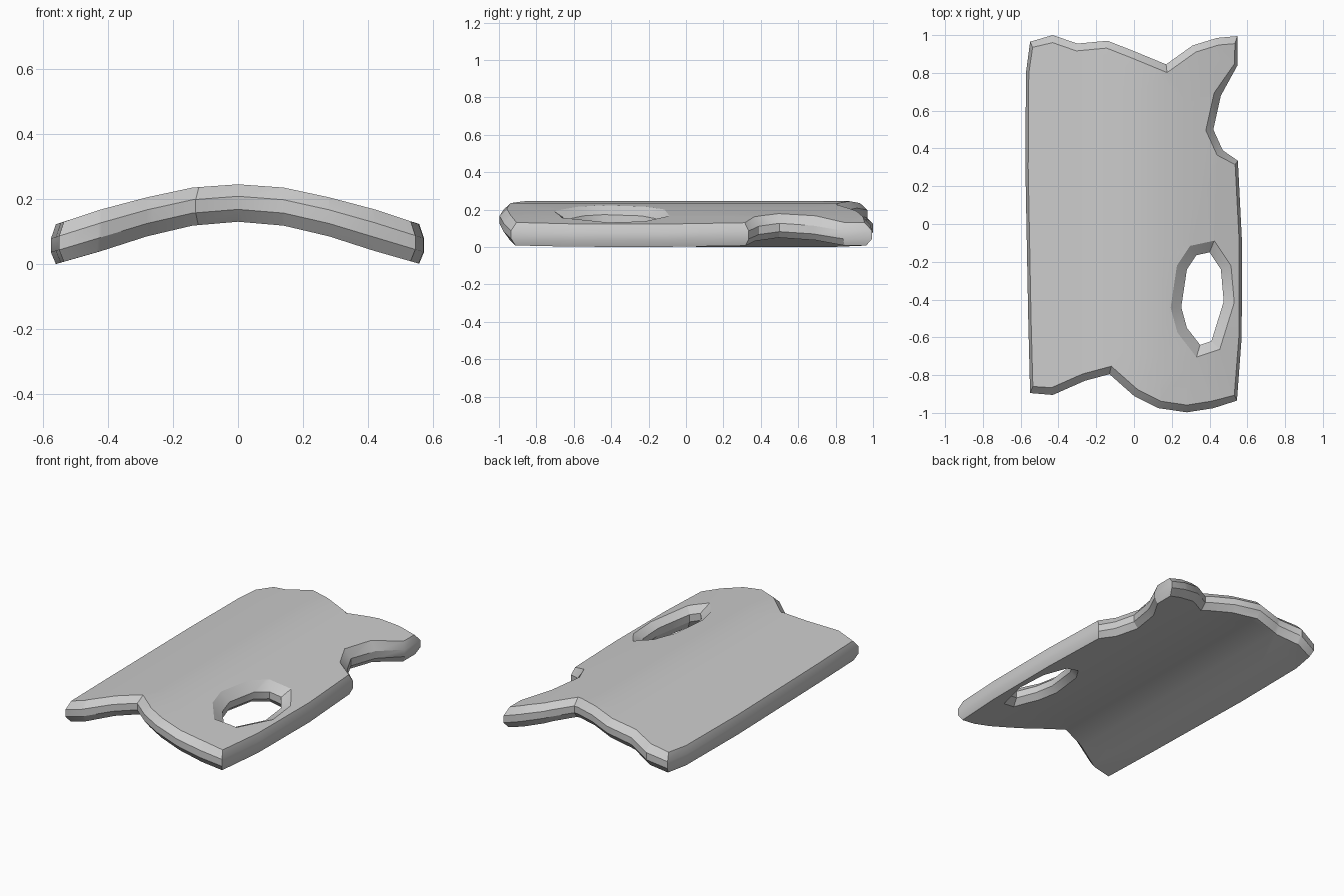
import bpy, bmesh
from mathutils import Vector

if "Cube" in bpy.data.objects:
    bpy.data.objects.remove(bpy.data.objects["Cube"])

# Plan outline of the plate (widest line of the edge), counter-clockwise
OUTLINE = [(-.55, -.895), (-.43, -.905), (-.26, -.83), (-.13, -.795), (0, -.91),
           (.13, -.975), (.28, -.997), (.42, -.975), (.545, -.935), (.57, -.6),
           (.572, -.1), (.55, .335), (.47, .39), (.42, .5), (.46, .68),
           (.548, .84), (.548, .995), (.44, .985), (.31, .945), (.17, .845),
           (0, .915), (-.14, .97), (-.30, .955), (-.43, 1.0), (-.55, .965),
           (-.572, .8), (-.575, .3), (-.56, -.5)]
# Narrowest line of the oval hole, clockwise
HOLE = [(.25, -.44), (.28, -.24), (.33, -.165), (.40, -.15), (.46, -.24),
        (.475, -.41), (.41, -.62), (.35, -.64), (.28, -.55)]
# Arch profile: |x|, underside z, top z
ARCH = [(0, .13, .245), (.14, .118, .235), (.28, .085, .205),
        (.42, .04, .168), (.55, .003, .125), (.60, -.012, .11)]


def inset(points, amount, side_amount):
    """Shift a loop into the plate along its corner normals."""
    pts = [Vector(p) for p in points]
    out = []
    for i, p in enumerate(pts):
        a = (p - pts[i - 1]).normalized()
        b = (pts[(i + 1) % len(pts)] - p).normalized()
        n1, n2 = Vector((-a.y, a.x)), Vector((-b.y, b.x))
        n = (n1 + n2).normalized()
        n /= max(n.dot(n1), .7)
        dy = n.y * amount
        dx = n.x * (side_amount if abs(p.x) > .54 else amount)
        out.append((p.x + dx, p.y + dy))
    return out


def arch(x, w):
    """Height at x, with w from 0 (underside) to 1 (top)."""
    x = abs(x)
    for (x0, b0, t0), (x1, b1, t1) in zip(ARCH, ARCH[1:]):
        if x <= x1:
            f = (x - x0) / (x1 - x0)
            b, t = b0 + (b1 - b0) * f, t0 + (t1 - t0) * f
            return b + (t - b) * w
    return ARCH[-1][1]


bm = bmesh.new()
caps = {0: [], 3: []}

# Edge walls of the outline and of the hole, chamfered above and below
for loop, bottom_in, top_in, side in ((OUTLINE, .03, .038, .015),
                                      (HOLE, .035, .055, .03)):
    levels = [(inset(loop, bottom_in, side), 0), (loop, .33), (loop, .68),
              (inset(loop, top_in, side), 1)]
    rings = [[bm.verts.new((x, y, w)) for x, y in pts] for pts, w in levels]
    n = len(loop)
    for low, high in zip(rings, rings[1:]):
        for i in range(n):
            j = (i + 1) % n
            bm.faces.new((low[i], low[j], high[j], high[i]))
    for k in caps:
        caps[k] += [bm.edges.get((rings[k][i], rings[k][(i + 1) % n]))
                    for i in range(n)]

# Top and underside
for edges in caps.values():
    bmesh.ops.triangle_fill(bm, edges=edges, use_beauty=True, use_dissolve=False)

# Cut lengthwise strips, then bend the plate into its arch
for x in (-.42, -.28, -.14, 0, .14, .28, .42):
    bmesh.ops.bisect_plane(bm, geom=bm.verts[:] + bm.edges[:] + bm.faces[:],
                           dist=1e-5, plane_co=(x, 0, 0), plane_no=(1, 0, 0))
for v in bm.verts:
    v.co.z = arch(v.co.x, v.co.z)
low = min(v.co.z for v in bm.verts)
for v in bm.verts:
    v.co.z -= low
bmesh.ops.triangulate(bm, faces=[f for f in bm.faces if len(f.verts) > 4])
bmesh.ops.recalc_face_normals(bm, faces=bm.faces[:])

mesh = bpy.data.meshes.new("arched_plate")
bm.to_mesh(mesh)
bm.free()
plate = bpy.data.objects.new("arched_plate", mesh)
bpy.context.collection.objects.link(plate)
bpy.context.view_layer.objects.active = plate
plate.select_set(True)
bpy.ops.object.shade_smooth_by_angle()
